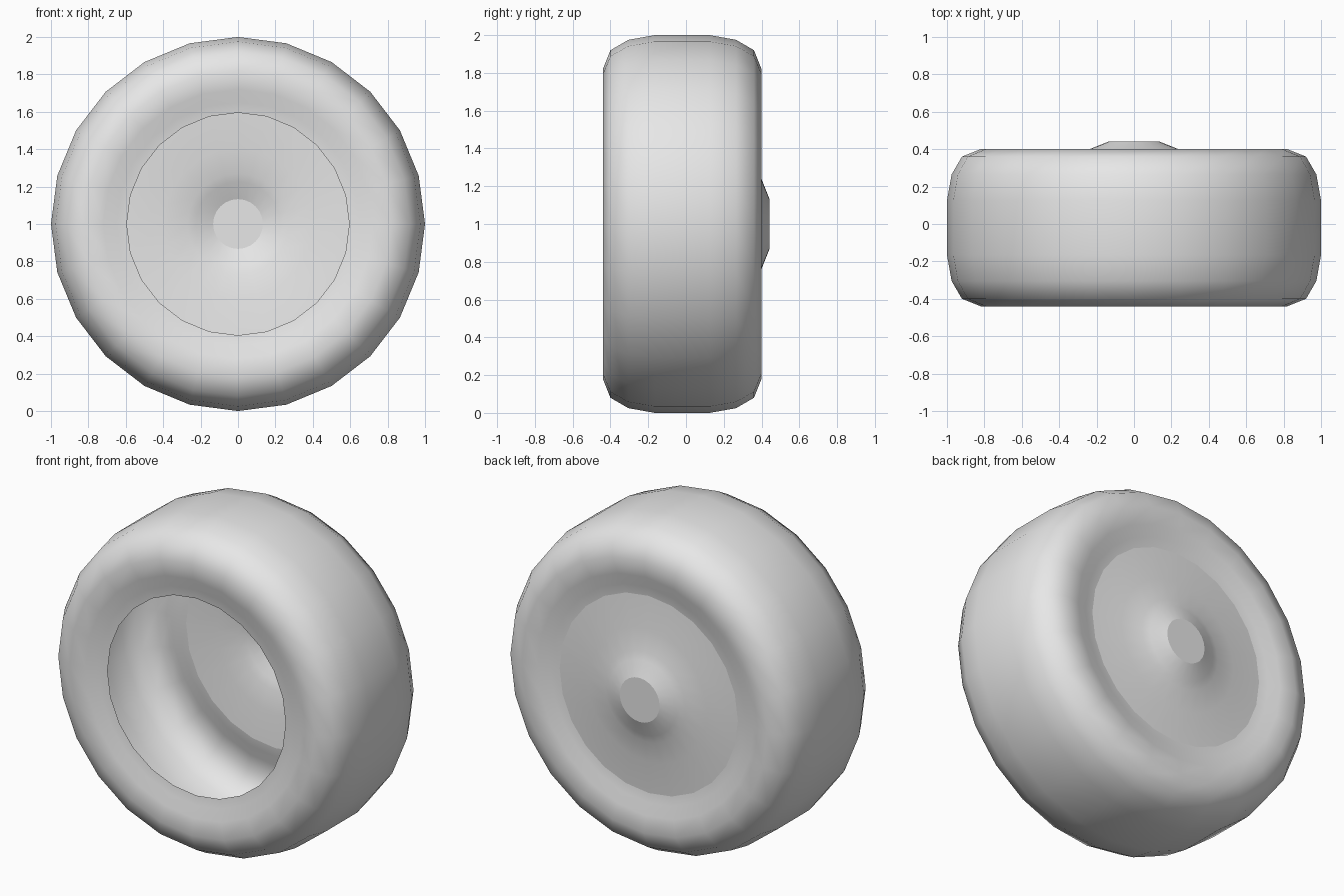
import bpy, bmesh
from math import sin, cos, pi

cube = bpy.data.objects.get("Cube")
if cube:
    bpy.data.objects.remove(cube, do_unlink=True)

SIDES = 24
AXLE_HEIGHT = 1.0

grey = bpy.data.materials.new("plain grey")
grey.use_nodes = True
grey.diffuse_color = (0.8, 0.8, 0.8, 1)
grey.node_tree.nodes["Principled BSDF"].inputs["Base Color"].default_value = (0.8, 0.8, 0.8, 1)


def lathe(name, profile, smooth=True, cap=False):
    """Spin (radius, y) points, listed front to back, around the axle."""
    bm = bmesh.new()
    rings = []
    for r, y in profile:
        angles = [2 * pi * i / SIDES for i in range(SIDES)]
        rings.append([bm.verts.new((r * sin(a), y, AXLE_HEIGHT + r * cos(a))) for a in angles])
    for a, b in zip(rings, rings[1:]):
        for i in range(SIDES):
            j = (i + 1) % SIDES
            bm.faces.new((a[i], a[j], b[j], b[i]))
    if cap:
        bm.faces.new(rings[-1])
    for f in bm.faces:
        f.smooth = smooth
    bm.normal_update()
    mesh = bpy.data.meshes.new(name)
    bm.to_mesh(mesh)
    bm.free()
    mesh.materials.append(grey)
    obj = bpy.data.objects.new(name, mesh)
    bpy.context.collection.objects.link(obj)
    return obj


# Tyre: hollow shell, symmetric about its own middle, open at the front
half = [(0.595, 0.375), (0.65, 0.383), (0.72, 0.405), (0.82, 0.42),
        (0.92, 0.38), (0.975, 0.285), (1.0, 0.145)]
middle = -0.02
lathe("tyre", [(r, middle - w) for r, w in half] + [(r, middle + w) for r, w in reversed(half)])

# Hub: shallow disc at the back, rising to a raised centre
lathe("hub_disc", [(0.595, 0.355), (0.40, 0.37), (0.27, 0.39), (0.225, 0.405), (0.133, 0.442)][::1])

# Flat cap closing the hub
lathe("hub_cap", [(0.133, 0.442)], smooth=False, cap=True)
